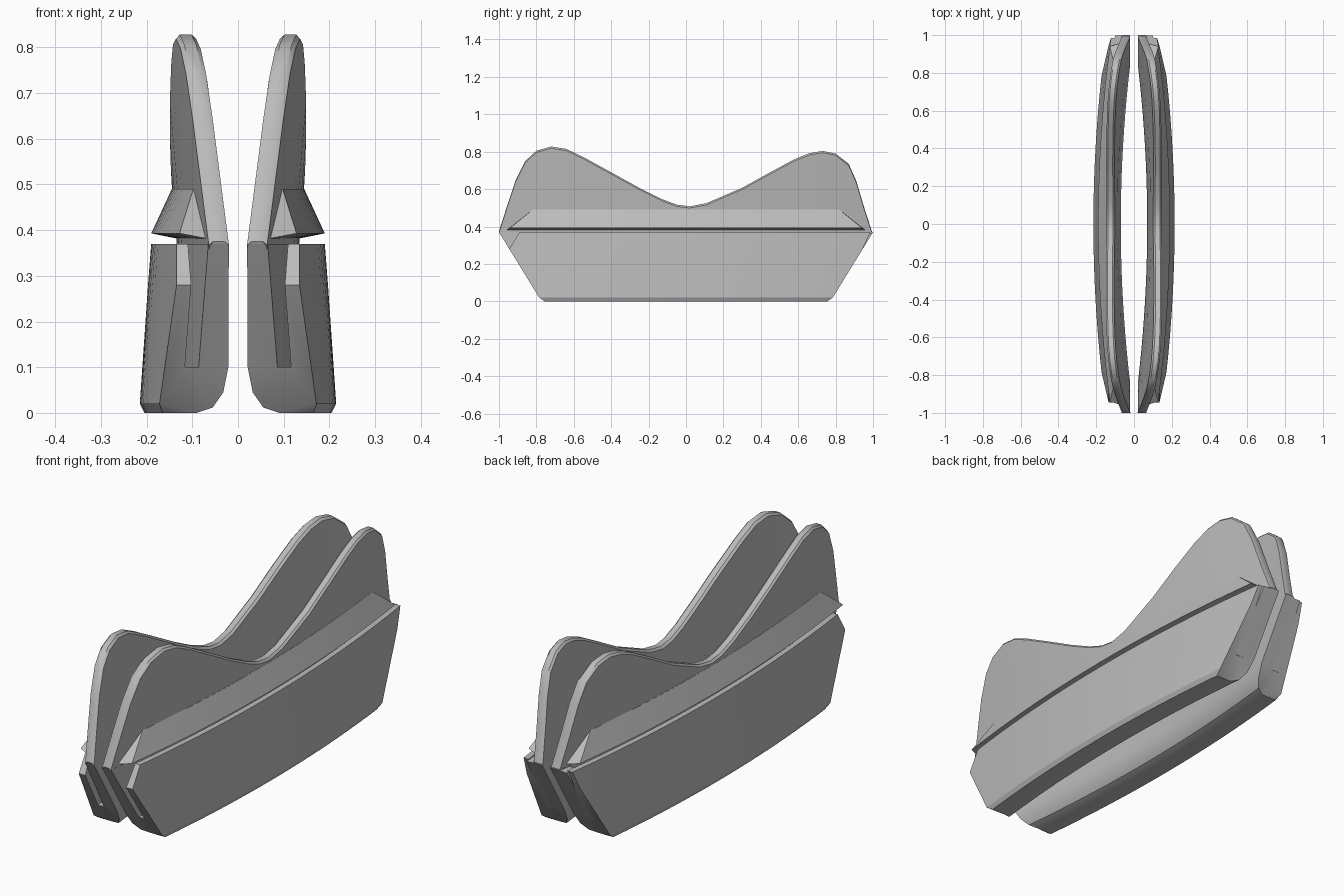
import bpy, bmesh, math

cube = bpy.data.objects.get("Cube")
if cube:
    bpy.data.objects.remove(cube, do_unlink=True)

GREY = (0.5, 0.5, 0.5, 1)
grey = bpy.data.materials.new("plain grey")
grey.use_nodes = True
grey.diffuse_color = GREY
grey.node_tree.nodes["Principled BSDF"].inputs["Base Color"].default_value = GREY

BOW = 0.07      # how far the ends curve in towards the centre
SEAM = 0.37     # height where the pouch meets the upright plate


def end_at(z):
    """Half length of the body at a height: slanted ends, rounded bottom corner."""
    if z < 0.02:
        return 0.755 + 1.5 * z
    return 0.785 + 0.215 * (z - 0.02) / (SEAM - 0.02)


def loft(name, side, rows, caps=None):
    """Skin a list of matching sections, bowed along y, and close both ends."""
    bm = bmesh.new()
    rings = [[bm.verts.new((side * (x - BOW * y * y), y, z)) for x, y, z in row]
             for row in rows]
    n = len(rings[0])
    for a, b in zip(rings, rings[1:]):
        for i in range(n):
            j = (i + 1) % n
            bm.faces.new((a[i], a[j], b[j], b[i]))
    for ring in (rings[0], rings[-1]):
        for cap in caps or [range(n)]:
            bm.faces.new([ring[i] for i in cap])
    bmesh.ops.recalc_face_normals(bm, faces=bm.faces)
    big = [f for f in bm.faces if len(f.verts) > 4]
    bmesh.ops.triangulate(bm, faces=big)
    mesh = bpy.data.meshes.new(name)
    bm.to_mesh(mesh)
    bm.free()
    mesh.materials.append(grey)
    obj = bpy.data.objects.new(name, mesh)
    bpy.context.collection.objects.link(obj)
    bpy.ops.object.select_all(action="DESELECT")
    obj.select_set(True)
    bpy.context.view_layer.objects.active = obj
    bpy.ops.object.shade_smooth_by_angle(angle=math.radians(28))


def sweep(section, start=-1.0, steps=20):
    """Section points are (x, z, front end, back end)."""
    rows = []
    for k in range(steps + 1):
        t = start + (1 - start) * k / steps
        rows.append([(x, t * (front if t < 0 else back), z)
                     for x, z, front, back in section])
    return rows


def with_ends(points):
    return [(x, z, end_at(z), end_at(z)) for x, z in points]


# Pouch: rounded inner wall, floor, outer wall with a cut front corner, slot
pouch = with_ends([(0.09, SEAM), (0.07, 0.1), (0.077, 0.045), (0.097, 0.012),
                   (0.13, 0), (0.205, 0), (0.215, 0.02), (0.197, 0.28)])
pouch += [(0.19, SEAM, 0.89, 0.985), (0.165, SEAM, 0.89, 0.985)]
pouch += with_ends([(0.165, 0.28), (0.165, 0.1), (0.135, 0.1), (0.135, SEAM)])
pouch_caps = [(7, 8, 9, 10), (6, 7, 10, 11), (0, 1, 12, 13),
              (1, 2, 3, 4, 5, 6, 11, 12)]

# Plug closing the slot at the back
plug = with_ends([(0.13, 0.09), (0.17, 0.09), (0.17, 0.365), (0.13, 0.365)])

# Flange overhanging the slot, with slanted ends
flange = [(0.125, 0.38, 0.96, 0.96), (0.19, 0.393, 0.94, 0.94),
          (0.145, 0.49, 0.82, 0.82), (0.125, 0.49, 0.82, 0.82)]

# Saddle-shaped top edge of the upright plate, as (y, height)
CREST = [(-1, 0.375), (-0.95, 0.53), (-0.91, 0.65), (-0.86, 0.75), (-0.8, 0.805),
         (-0.72, 0.828), (-0.64, 0.815), (-0.55, 0.772), (-0.4, 0.69),
         (-0.25, 0.607), (-0.13, 0.547), (-0.05, 0.517), (0.02, 0.508),
         (0.11, 0.525), (0.3, 0.607), (0.45, 0.69), (0.58, 0.76),
         (0.66, 0.792), (0.73, 0.804), (0.8, 0.79), (0.87, 0.735),
         (0.91, 0.645), (0.95, 0.51), (0.995, 0.37)]


def plate_row(y, top):
    """Leaning plate section with chamfered top edges."""
    def inner(z):
        return 0.09 + 0.085 * (z - SEAM)
    thick, chamfer, base = 0.044, 0.009, 0.355
    low = max(top - chamfer, base + 0.005)
    foot = y * end_at(base)
    return [(inner(base), foot, base), (inner(low), y, low),
            (inner(top) + chamfer, y, top),
            (inner(top) + thick - chamfer, y, top),
            (inner(low) + thick, y, low), (inner(base) + thick, foot, base)]


for label, side in (("left", 1), ("right", -1)):
    loft(label + "_pouch", side, sweep(pouch), pouch_caps)
    loft(label + "_slot_plug", side, sweep(plug, 0.94, 2))
    loft(label + "_flange", side, sweep(flange))
    loft(label + "_plate", side, [plate_row(y, top) for y, top in CREST])
